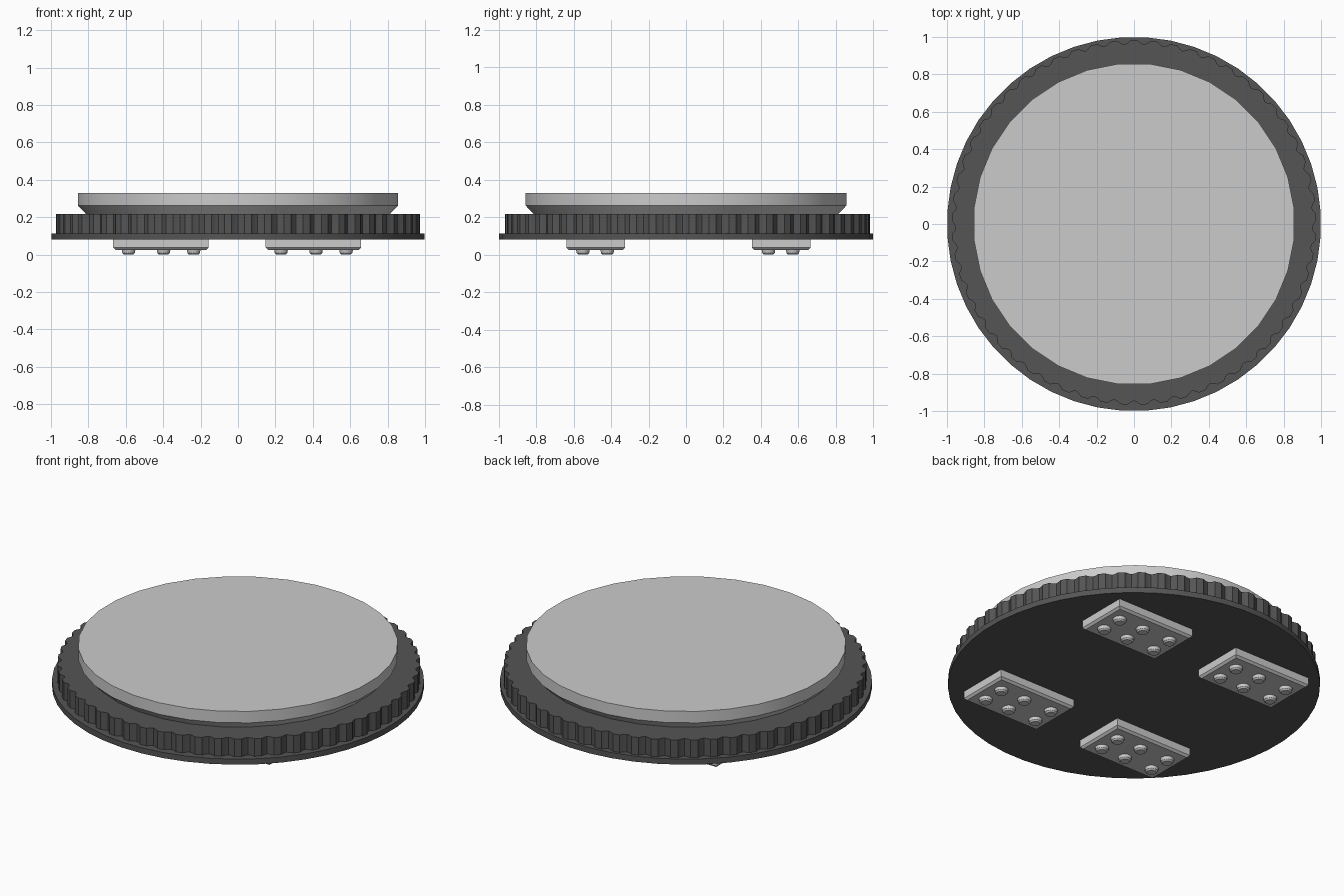
import bpy, bmesh, math

if "Cube" in bpy.data.objects:
    bpy.data.objects.remove(bpy.data.objects["Cube"])

dark = bpy.data.materials.new("dark_grey")
dark.diffuse_color = (0.09, 0.09, 0.09, 1)
dark.use_nodes = True
dark.node_tree.nodes["Principled BSDF"].inputs["Base Color"].default_value = dark.diffuse_color


def finish(name, bm, mat=None, angle=30):
    bmesh.ops.recalc_face_normals(bm, faces=bm.faces[:])
    me = bpy.data.meshes.new(name)
    bm.to_mesh(me)
    bm.free()
    ob = bpy.data.objects.new(name, me)
    bpy.context.collection.objects.link(ob)
    if mat:
        me.materials.append(mat)
    bpy.ops.object.select_all(action='DESELECT')
    ob.select_set(True)
    bpy.context.view_layer.objects.active = ob
    bpy.ops.object.shade_smooth_by_angle(angle=math.radians(angle))
    return ob


def circle(r, z, n, cx=0, cy=0):
    return [(cx + r * math.cos(math.tau * (i + 0.5) / n),
             cy + r * math.sin(math.tau * (i + 0.5) / n), z) for i in range(n)]


def loft(bm, loops):
    """Skin a stack of matching closed loops and cap both ends."""
    rings = [[bm.verts.new(p) for p in lp] for lp in loops]
    n = len(rings[0])
    for a, b in zip(rings, rings[1:]):
        for i in range(n):
            j = (i + 1) % n
            bm.faces.new((a[i], a[j], b[j], b[i]))
    bm.faces.new(rings[0][::-1])
    bm.faces.new(rings[-1])


# Thin base flange
bm = bmesh.new()
loft(bm, [circle(1.0, z, 48) for z in (0.08, 0.113)])
finish("base_flange", bm, dark)

# Fluted grip ring: rounded hollows between flat ridges
teeth = 57
pattern = [(0.0, 0.974), (0.36, 0.974), (0.52, 0.960), (0.68, 0.953), (0.84, 0.960)]


def fluted(z):
    pts = []
    for t in range(teeth):
        for f, r in pattern:
            a = math.pi / 2 + math.tau * (t + f - 0.18) / teeth
            pts.append((r * math.cos(a), 0.008 + r * math.sin(a), z))
    return pts


bm = bmesh.new()
loft(bm, [fluted(0.113), fluted(0.217)])
finish("grip_ring", bm, dark)

# Top plate with undercut edge
bm = bmesh.new()
loft(bm, [circle(r, z, 32) for r, z in ((0.81, 0.21), (0.86, 0.262), (0.86, 0.33))])
finish("top_plate", bm)

# Four foot pads, each with a 3 x 2 grid of tapered studs
for side_x, cx in (("left", -0.412), ("right", 0.403)):
    for side_y, cy in (("front", -0.482), ("back", 0.508)):
        bm = bmesh.new()

        def rect(inset, z):
            w, d = 0.255 - inset, 0.156 - inset
            return [(cx - w, cy - d, z), (cx + w, cy - d, z),
                    (cx + w, cy + d, z), (cx - w, cy + d, z)]

        loft(bm, [rect(0.012, 0.025), rect(0, 0.037), rect(0, 0.085)])
        finish(f"foot_pad_{side_y}_{side_x}", bm)

        bm = bmesh.new()
        for dx in (-0.173, 0.014, 0.175):
            for dy in (-0.068, 0.062):
                loft(bm, [circle(r, z, 16, cx + dx, cy + dy)
                          for r, z in ((0.026, 0), (0.034, 0.008), (0.038, 0.03))])
        finish(f"foot_studs_{side_y}_{side_x}", bm)
